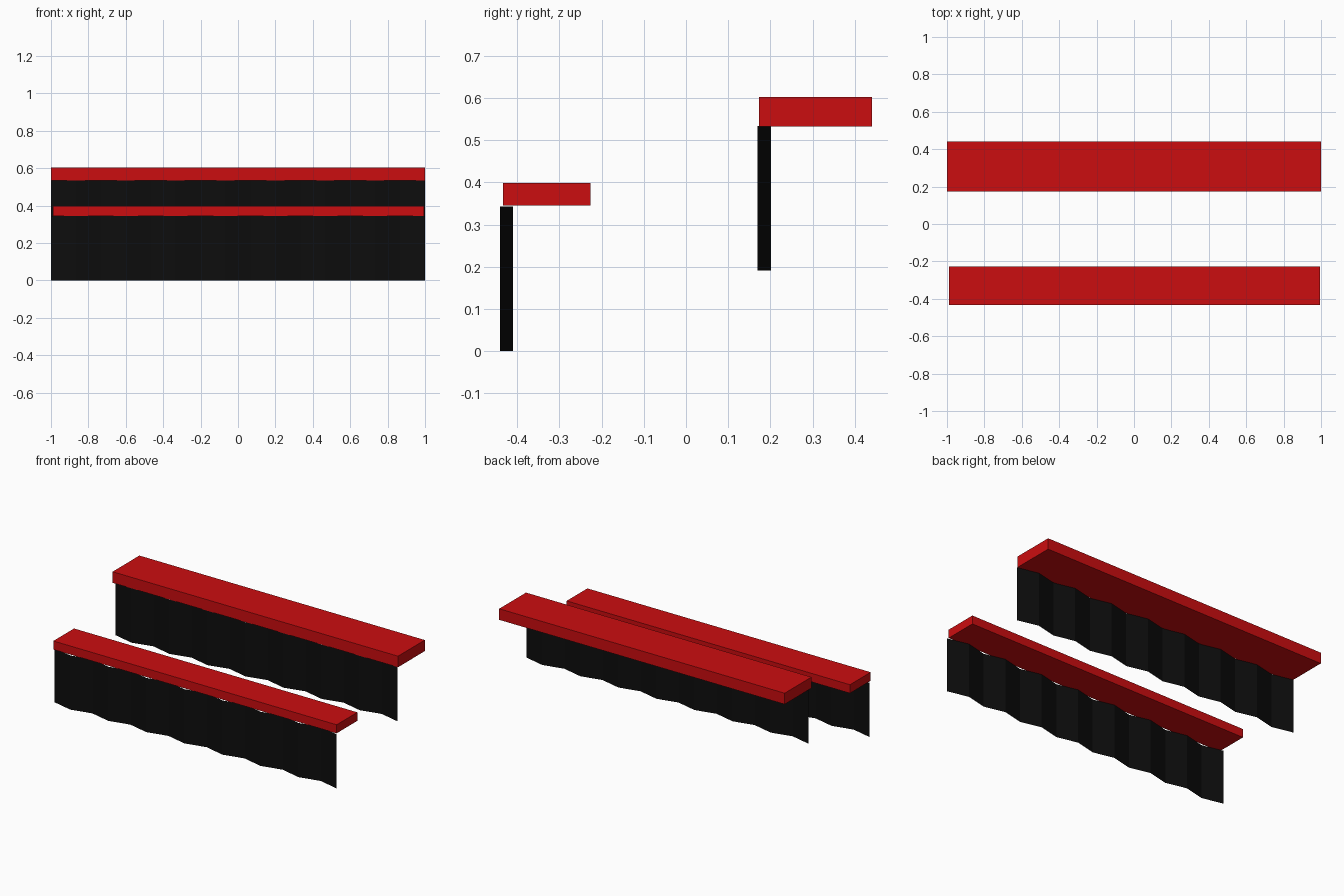
import bpy

if "Cube" in bpy.data.objects:
    bpy.data.objects.remove(bpy.data.objects["Cube"])


def material(name, colour):
    m = bpy.data.materials.new(name)
    m.diffuse_color = (*colour, 1.0)
    m.use_nodes = True
    m.node_tree.nodes["Principled BSDF"].inputs["Base Color"].default_value = m.diffuse_color
    return m


def add_mesh(name, verts, faces, mat):
    me = bpy.data.meshes.new(name)
    me.from_pydata(verts, [], faces)
    me.materials.append(mat)
    ob = bpy.data.objects.new(name, me)
    bpy.context.collection.objects.link(ob)
    return ob


def shelf(name, x, y, z, mat):
    """Closed box spanning the given (min, max) ranges."""
    bpy.ops.mesh.primitive_cube_add(size=1)
    ob = bpy.context.object
    ob.name = name
    ob.location = [sum(r) / 2 for r in (x, y, z)]
    ob.scale = [r[1] - r[0] for r in (x, y, z)]
    ob.data.materials.append(mat)


def pleated_sheet(name, y_front, y_back, z0, z1, mat, folds=15):
    """Thin zigzag sheet running along x."""
    verts, faces = [], []
    for i in range(folds + 1):
        x = -1 + 2 * i / folds
        y = y_front if i % 2 else y_back
        verts += [(x, y, z0), (x, y, z1)]
    for i in range(folds):
        a = 2 * i
        faces.append((a, a + 2, a + 3, a + 1))
    add_mesh(name, verts, faces, mat)


red = material("red", (0.6, 0.004, 0.005))
black = material("black", (0.004, 0.004, 0.004))

# Lower front step
shelf("front_seat", (-0.99, 0.995), (-0.434, -0.227), (0.345, 0.399), red)
pleated_sheet("front_skirt", -0.441, -0.41, 0.0, 0.343, black)

# Higher back step
shelf("back_seat", (-1.0, 1.0), (0.173, 0.441), (0.533, 0.603), red)
pleated_sheet("back_skirt", 0.17, 0.201, 0.191, 0.534, black)
